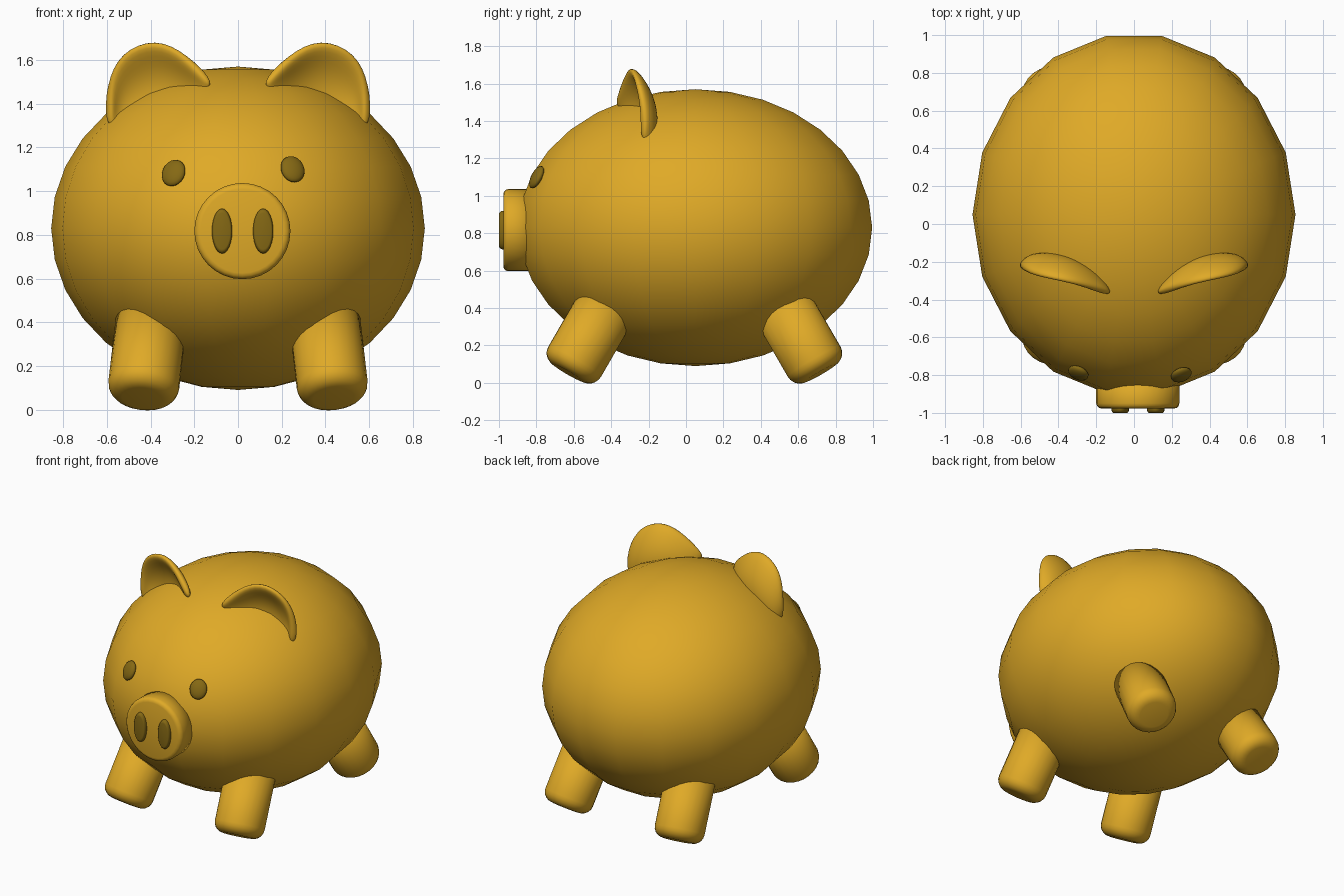
import bpy, bmesh, math
from mathutils import Vector, Matrix

if "Cube" in bpy.data.objects:
    bpy.data.objects.remove(bpy.data.objects["Cube"])


def material(name, rgb):
    m = bpy.data.materials.new(name)
    m.diffuse_color = (*rgb, 1)
    m.use_nodes = True
    m.node_tree.nodes["Principled BSDF"].inputs["Base Color"].default_value = m.diffuse_color
    return m


GOLD = material("gold", (0.74, 0.40, 0.02))
DARK = material("dark olive", (0.235, 0.14, 0.007))


def finish(name, bm, mat):
    bmesh.ops.recalc_face_normals(bm, faces=bm.faces[:])
    for f in bm.faces:
        f.smooth = True
    me = bpy.data.meshes.new(name)
    bm.to_mesh(me)
    bm.free()
    me.materials.append(mat)
    ob = bpy.data.objects.new(name, me)
    bpy.context.collection.objects.link(ob)
    return ob


def place(loc, axis=(0, 0, 1), scale=(1, 1, 1)):
    """Matrix that points local z along axis, keeping local y as upright as possible."""
    q = Vector(axis).to_track_quat('Z', 'Y')
    return Matrix.Translation(loc) @ q.to_matrix().to_4x4() @ Matrix.Diagonal((*scale, 1))


def lathe(name, profile, seg, matrix, mat):
    """Revolve (radius, z) points about local z; radius 0 becomes a pole."""
    bm = bmesh.new()
    rings = []
    for r, z in profile:
        n = 1 if r < 1e-6 else seg
        rings.append([bm.verts.new((r * math.cos(2 * math.pi * i / seg),
                                    r * math.sin(2 * math.pi * i / seg), z)) for i in range(n)])
    for a, b in zip(rings, rings[1:]):
        for i in range(seg):
            j = (i + 1) % seg
            vs = [a[i % len(a)], a[j % len(a)], b[j % len(b)], b[i % len(b)]]
            bm.faces.new(list(dict.fromkeys(vs)))
    bm.transform(matrix)
    return finish(name, bm, mat)


def ball(rings):
    return [(math.sin(math.pi * i / rings) if 0 < i < rings else 0,
             -math.cos(math.pi * i / rings)) for i in range(rings + 1)]


def rounded_plug(r, length, b, steps=5):
    """Cylinder profile from z=-length to a rounded end at z=0."""
    pts = [(0, -length), (r, -length)]
    for i in range(steps + 1):
        a = math.pi / 2 * i / steps
        pts.append((r - b + b * math.cos(a), -b + b * math.sin(a)))
    return pts + [(0, 0)]


# Body
lathe("body", ball(16), 18, place((0, 0.05, 0.83), scale=(0.855, 0.96, 0.74)), GOLD)

# Legs, splayed outwards
for sx, side in ((-1, "left"), (1, "right")):
    for sy, end, y in ((-1, "front", -0.63), (1, "back", 0.72)):
        lathe(f"{end}_{side}_leg", rounded_plug(0.163, 0.46, 0.07), 24,
              place((sx * 0.438, y, 0.053), (sx * 0.1, sy * 0.5, -0.866)), GOLD)

# Snout and nostrils
lathe("snout", rounded_plug(0.22, 0.17, 0.028, 3), 32, place((0.02, -0.977, 0.817), (0, -1, 0)), GOLD)
for x, side in ((-0.073, "left"), (0.115, "right")):
    q = Matrix.Translation((x, -1.0, 0.817)) @ Matrix.Diagonal((0.45, 1, 1, 1)) \
        @ Matrix.Rotation(math.pi / 2, 4, 'X')
    lathe(f"{side}_nostril", rounded_plug(0.103, 0.04, 0.02, 4), 24, q, DARK)

# Eyes, flattened balls lying on the body surface
for x, z, side in ((-0.295, 1.083, "left"), (0.25, 1.10, "right")):
    dx, dz = x / 0.855, (z - 0.83) / 0.74
    dy = -math.sqrt(1 - dx * dx - dz * dz)
    normal = (dx / 0.855, dy / 0.96, dz / 0.74)
    lathe(f"{side}_eye", ball(10), 20,
          place((x, 0.05 + dy * 0.96, z), normal, (0.057, 0.066, 0.025)), DARK)

# Ears, cupped shells open to the front
RIM = [(0.12, -0.375, 1.50), (0.24, -0.335, 1.63), (0.38, -0.30, 1.705),
       (0.54, -0.27, 1.64), (0.60, -0.235, 1.49), (0.595, -0.235, 1.32)]
BASE = [(0.14, -0.34, 1.43), (0.24, -0.25, 1.42), (0.34, -0.20, 1.38),
        (0.43, -0.18, 1.33), (0.52, -0.19, 1.28), (0.56, -0.215, 1.25)]
for s, side in ((-1, "left"), (1, "right")):
    bm = bmesh.new()
    rows = []
    for t in (0, 0.33, 0.67, 1):
        row = []
        for i, (b, r) in enumerate(zip(BASE, RIM)):
            p = Vector(b).lerp(Vector(r), t)
            p.y += 0.055 * math.sin(math.pi * t) * math.sin(math.pi * i / 5)
            row.append(bm.verts.new((s * p.x, p.y, p.z)))
        rows.append(row)
    for a, b in zip(rows, rows[1:]):
        for i in range(5):
            bm.faces.new((a[i], a[i + 1], b[i + 1], b[i]))
    ear = finish(f"{side}_ear", bm, GOLD)
    shell = ear.modifiers.new("shell", 'SOLIDIFY')
    shell.thickness = 0.05
    shell.offset = 0
    ear.modifiers.new("smooth", 'SUBSURF').levels = 2
    ear.modifiers["smooth"].render_levels = 2
